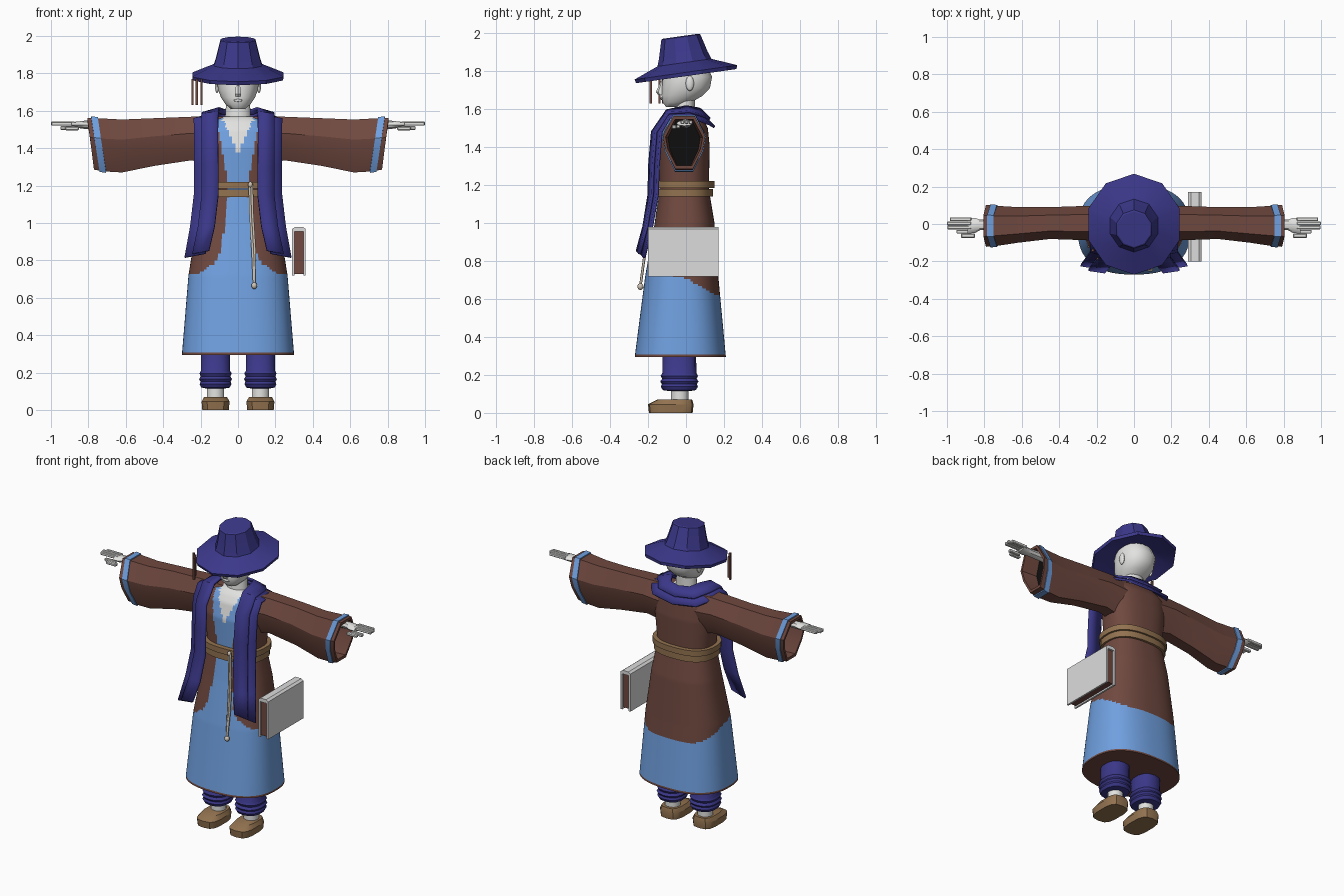
import bpy, bmesh, math
from mathutils import Vector, Matrix

cube = bpy.data.objects.get("Cube")
if cube:
    bpy.data.objects.remove(cube, do_unlink=True)


def material(name, rgb):
    m = bpy.data.materials.new(name)
    m.use_nodes = True
    m.diffuse_color = (*rgb, 1)
    m.node_tree.nodes["Principled BSDF"].inputs["Base Color"].default_value = (*rgb, 1)
    return m


INDIGO = material("indigo cloth", (0.045, 0.04, 0.26))
BROWN = material("brown cloth", (0.16, 0.066, 0.05))
BLUE = material("sky blue cloth", (0.16, 0.35, 0.74))
SKIN = material("pale skin", (0.76, 0.76, 0.75))
TAN = material("tan leather", (0.29, 0.17, 0.08))
CORD = material("cream cord", (0.62, 0.55, 0.46))
BLACK = material("black lining", (0.005, 0.005, 0.005))
COVER = material("white cover", (0.72, 0.72, 0.72))


def finish(name, bm, mats, angle=35):
    bmesh.ops.recalc_face_normals(bm, faces=bm.faces)
    me = bpy.data.meshes.new(name)
    bm.to_mesh(me)
    bm.free()
    for m in mats:
        me.materials.append(m)
    ob = bpy.data.objects.new(name, me)
    bpy.context.collection.objects.link(ob)
    bpy.ops.object.select_all(action="DESELECT")
    ob.select_set(True)
    bpy.context.view_layer.objects.active = ob
    bpy.ops.object.shade_smooth_by_angle(angle=math.radians(angle))
    return ob


def loft(name, rings, mats, rule=None, angle=35):
    """Skin closed rings of points; rule(center, row) picks the material."""
    bm = bmesh.new()
    rows = [[bm.verts.new(p) for p in r] for r in rings]
    n = len(rows[0])
    faces = [(bm.faces.new(rows[0]), 0), (bm.faces.new(rows[-1]), len(rows))]
    for k in range(len(rows) - 1):
        a, b = rows[k], rows[k + 1]
        faces += [(bm.faces.new((a[i], a[(i + 1) % n], b[(i + 1) % n], b[i])), k + 1) for i in range(n)]
    if rule:
        for f, row in faces:
            f.material_index = rule(f.calc_center_median(), row)
    return finish(name, bm, mats, angle)


def ring(z, hw, y0, y1, n=16, e=2.0, x=0):
    """Superellipse at height z, from y0 to y1."""
    pts = []
    for i in range(n):
        a = 2 * math.pi * (i + 0.5) / n
        c, s = math.cos(a), math.sin(a)
        pts.append((x + hw * math.copysign(abs(c) ** (2 / e), c),
                    (y0 + y1) / 2 + (y1 - y0) / 2 * math.copysign(abs(s) ** (2 / e), s), z))
    return pts


def box(name, lo, hi, mat, bevel=0.0):
    bm = bmesh.new()
    lo, hi = Vector(lo), Vector(hi)
    size = hi - lo
    bmesh.ops.create_cube(bm, size=1, matrix=Matrix.Translation((lo + hi) / 2) @ Matrix.Diagonal(
        (abs(size.x), abs(size.y), abs(size.z), 1)))
    if bevel:
        bmesh.ops.bevel(bm, geom=bm.edges[:], offset=bevel, segments=1, affect="EDGES")
    return finish(name, bm, [mat], 20)


def ball(name, at, scale, mat):
    bm = bmesh.new()
    bmesh.ops.create_uvsphere(bm, u_segments=10, v_segments=8, radius=1,
                              matrix=Matrix.Translation(at) @ Matrix.Diagonal((*scale, 1)))
    return finish(name, bm, [mat], 60)


def interp(table, z):
    for a, b in zip(table, table[1:]):
        if z <= b[0]:
            t = max(0, (z - a[0]) / (b[0] - a[0]))
            return [p + (q - p) * t for p, q in zip(a[1:], b[1:])]
    return table[-1][1:]


# Robe: height, half width, front y, back y
BODY = [(0.295, 0.30, -0.27, 0.21), (0.72, 0.265, -0.215, 0.17), (1.0, 0.22, -0.165, 0.15),
        (1.18, 0.185, -0.14, 0.12), (1.4, 0.205, -0.145, 0.125), (1.5, 0.20, -0.12, 0.115),
        (1.545, 0.16, -0.09, 0.09), (1.57, 0.09, -0.06, 0.05)]
PANEL = [(0.71, 0.32), (0.735, 0.2), (0.79, 0.12), (0.85, 0.09), (1.15, 0.05), (1.25, 0.06), (1.55, 0.115)]


def robe_rule(c, row):
    if c.z < 0.31:
        return 0
    if c.y < 0 and c.z > 1.38 and abs(c.x) < (c.z - 1.38) * 0.47:
        return 2
    if c.y < -0.02 and abs(c.x) < interp(PANEL, c.z)[0]:
        return 1
    back = min(1, max(0, (c.y + 0.02) / 0.18))
    return 1 if c.z < 0.72 - 0.1 * back else 0


heights = [0.295 + 1.275 * i / 106 for i in range(107)]
loft("robe", [ring(z, *interp(BODY, z), 96, 2.5) for z in heights], [BROWN, BLUE, SKIN], robe_rule, 40)

# Belt: two stacked bands around the waist
for name, z0, z1, grow in (("lower_belt", 1.14, 1.18, 0.02), ("upper_belt", 1.183, 1.22, 0.028)):
    loft(name, [ring(z, 0.185 + g, -0.145 - g, 0.122 + g, 28, 2.5)
                for z, g in ((z0, grow - 0.02), (z0, grow), (z1, grow), (z1, grow - 0.02))], [TAN])

# Hanging cord with a knot at each end
cu = bpy.data.curves.new("belt_cord", "CURVE")
cu.dimensions, cu.bevel_depth, cu.bevel_resolution = "3D", 0.007, 1
for dx in (0, 0.012):
    sp = cu.splines.new("POLY")
    path = [(0.062 + dx, -0.185, 1.21), (0.066 + dx, -0.185, 1.05), (0.078 + dx, -0.215, 0.85), (0.086, -0.24, 0.67)]
    sp.points.add(len(path) - 1)
    for p, co in zip(sp.points, path):
        p.co = (*co, 1)
cu.materials.append(CORD)
bpy.context.collection.objects.link(bpy.data.objects.new("belt_cord", cu))
ball("cord_end", (0.087, -0.24, 0.665), (0.016, 0.016, 0.018), CORD)
ball("cord_knot", (0.066, -0.185, 1.205), (0.013, 0.012, 0.016), CORD)

# Stole: inner and outer edge from the hanging end to the middle of the back
STOLE = [((0.155, -0.24, 0.84), (0.285, -0.22, 0.815)), ((0.125, -0.205, 0.98), (0.255, -0.18, 0.98)),
         ((0.105, -0.178, 1.15), (0.235, -0.15, 1.15)), ((0.105, -0.175, 1.3), (0.235, -0.145, 1.3)),
         ((0.108, -0.16, 1.48), (0.235, -0.13, 1.48)), ((0.105, -0.10, 1.575), (0.235, -0.085, 1.555)),
         ((0.10, 0.0, 1.595), (0.235, 0.03, 1.555)), ((0.07, 0.06, 1.585), (0.16, 0.125, 1.52)),
         ((0, 0.075, 1.58), (0, 0.15, 1.505))]


def stole(name, t0, t1, lift, drop):
    bm = bmesh.new()
    rows = []
    for s, pts in ((1, STOLE), (-1, STOLE[-2::-1])):
        for i, (a, b) in enumerate(pts):
            a, b = Vector(a), Vector(b)
            front = min(1, max(0, (1.58 - a.z) * 10)) if a.y < 0 else 0
            off = Vector((0, -lift * front, lift * (1 - front)))
            if a.z < 0.9:
                off.z -= drop
            rows.append([bm.verts.new(((p.x * s), p.y, p.z)) for p in
                         (a.lerp(b, t) + off for t in (t0, (t0 + t1) / 2, t1))])
    for p, q in zip(rows, rows[1:]):
        for j in (0, 1):
            bm.faces.new((p[j], p[j + 1], q[j + 1], q[j]))
    ob = finish(name, bm, [INDIGO], 30)
    mod = ob.modifiers.new("thickness", "SOLIDIFY")
    mod.thickness, mod.offset = 0.014, 0


stole("stole_under", 0.15, 1.0, 0, 0)
stole("stole_over", 0.0, 0.68, 0.018, -0.012)

# Head, neck and face
loft("neck", [ring(1.5, 0.075, -0.07, 0.05), ring(1.57, 0.07, -0.06, 0.045), ring(1.68, 0.062, -0.055, 0.05)], [SKIN])
HEAD = [(1.61, 0.04, -0.105, -0.03), (1.635, 0.068, -0.125, 0.03), (1.67, 0.092, -0.13, 0.09),
        (1.71, 0.108, -0.128, 0.128), (1.77, 0.115, -0.125, 0.14), (1.83, 0.10, -0.105, 0.11)]
loft("head", [ring(*r, 16, 2.2) for r in HEAD], [SKIN], None, 50)
loft("nose", [ring(1.675, 0.02, -0.148, -0.11, 6), ring(1.69, 0.02, -0.158, -0.11, 6),
              ring(1.75, 0.01, -0.132, -0.11, 6)], [SKIN])
ball("mouth", (0, -0.128, 1.655), (0.026, 0.008, 0.007), SKIN)

# Hat, tipped forward
hat = loft("hat", [ring(z, r, -r * 1.06, r * 1.06, 10) for z, r in (
    (0.035, 0.12), (-0.012, 0.252), (0.008, 0.257), (0.06, 0.135), (0.1, 0.122), (0.195, 0.098), (0.2, 0.09))],
    [INDIGO], None, 20)
hat.location = (0, 0, 1.785)
hat.rotation_euler.x = math.radians(8)
for i, (x, y) in enumerate(((-0.243, -0.12), (-0.22, -0.14), (-0.195, -0.185))):
    box("hat_tassel_%d" % (i + 1), (x - 0.006, y - 0.006, 1.63), (x + 0.006, y + 0.006, 1.77), BROWN)

# Sleeve: x, top, bottom, half depth, centre y, slant, inset
SECTION = [(0.5, 1), (1, 0.62), (0.88, 0.36), (0.42, 0), (-0.42, 0), (-0.88, 0.36), (-1, 0.62), (-0.5, 1)]
SLEEVE = [(0.08, 1.57, 1.30, 0.10, 0, 0, 1), (0.25, 1.568, 1.335, 0.092, 0.005, 0, 1),
          (0.45, 1.56, 1.305, 0.085, 0.005, 0, 1), (0.62, 1.553, 1.27, 0.095, -0.005, 0, 1),
          (0.75, 1.56, 1.275, 0.107, -0.01, 0.045, 1), (0.75, 1.56, 1.275, 0.107, -0.01, 0.045, 1.05),
          (0.785, 1.562, 1.28, 0.11, -0.01, 0.045, 1.05), (0.785, 1.562, 1.28, 0.11, -0.01, 0.045, 1),
          (0.805, 1.562, 1.285, 0.112, -0.01, 0.035, 1), (0.805, 1.562, 1.285, 0.112, -0.01, 0.035, 0.87),
          (0.7, 1.56, 1.28, 0.1, -0.01, 0.03, 0.85)]


def sleeve_ring(s, x, top, bot, hy, cy, slant, k):
    mid = (top + bot) / 2
    return [(s * (x - slant * (1 - v)), cy + hy * u * k, mid + (bot + (top - bot) * v - mid) * k) for u, v in SECTION]


for side, s in (("left", 1), ("right", -1)):
    loft(side + "_sleeve", [sleeve_ring(s, *st) for st in SLEEVE], [BROWN, BLUE, BLACK],
         lambda c, row: 1 if row in (5, 6, 7) else 2 if row == len(SLEEVE) else 0, 30)
    # Hand
    loft(side + "_wrist", [[(s * x, cy + r * math.cos(a), 1.525 + h * math.sin(a))
                            for a in (math.pi * i / 4 for i in range(8))]
                           for x, cy, r, h in ((0.68, 0, 0.03, 0.025), (0.82, -0.004, 0.027, 0.022),
                                               (0.85, -0.008, 0.04, 0.018), (0.89, -0.008, 0.043, 0.014))], [SKIN])
    for i, (tip, z) in enumerate(((0.95, 1.508), (0.998, 1.53), (1.0, 1.532), (0.985, 1.53))):
        y = -0.041 + 0.022 * i
        box("%s_finger_%d" % (side, i + 1), (s * 0.87, y - 0.01, z - 0.01), (s * tip, y + 0.01, z + 0.01), SKIN, 0.004)
    box(side + "_thumb", (s * 0.85, -0.075, 1.495), (s * 0.925, -0.05, 1.515), SKIN, 0.005)
    ball(side + "_ear", (s * 0.112, 0.02, 1.735), (0.012, 0.022, 0.04), SKIN)
    # Leg and shoe
    x = s * 0.12
    folds = [(0.4, 0.078), (0.21, 0.08), (0.195, 0.088), (0.18, 0.081), (0.165, 0.09), (0.152, 0.082),
             (0.138, 0.087), (0.12, 0.078), (0.115, 0.05)]
    loft(side + "_trouser", [ring(z, r, -0.035 - r * 1.12, -0.035 + r * 1.12, 14, 2.4, x) for z, r in folds], [INDIGO])
    loft(side + "_ankle", [ring(z, 0.048, -0.08, 0.015, 12, 2, x) for z in (0.05, 0.13)], [SKIN])
    loft(side + "_shoe", [ring(z, w, y0, y1, 14, 3.2, x) for z, w, y0, y1 in (
        (0, 0.072, -0.195, 0.035), (0.045, 0.076, -0.2, 0.04), (0.07, 0.062, -0.15, 0.032))], [TAN], None, 30)

# Book at the hip, spine upward
box("book_pages", (0.3, -0.188, 0.728), (0.352, 0.16, 0.965), BROWN)
for name, x in (("book_inner_cover", 0.29), ("book_outer_cover", 0.35)):
    box(name, (x, -0.2, 0.718), (x + 0.012, 0.172, 0.965), COVER)
spine = [(0.29, 0.955), (0.29, 0.968), (0.305, 0.979), (0.347, 0.979), (0.362, 0.968), (0.362, 0.955)]
loft("book_spine", [[(x, y, z) for x, z in spine] for y in (-0.2, 0.172)], [COVER])
